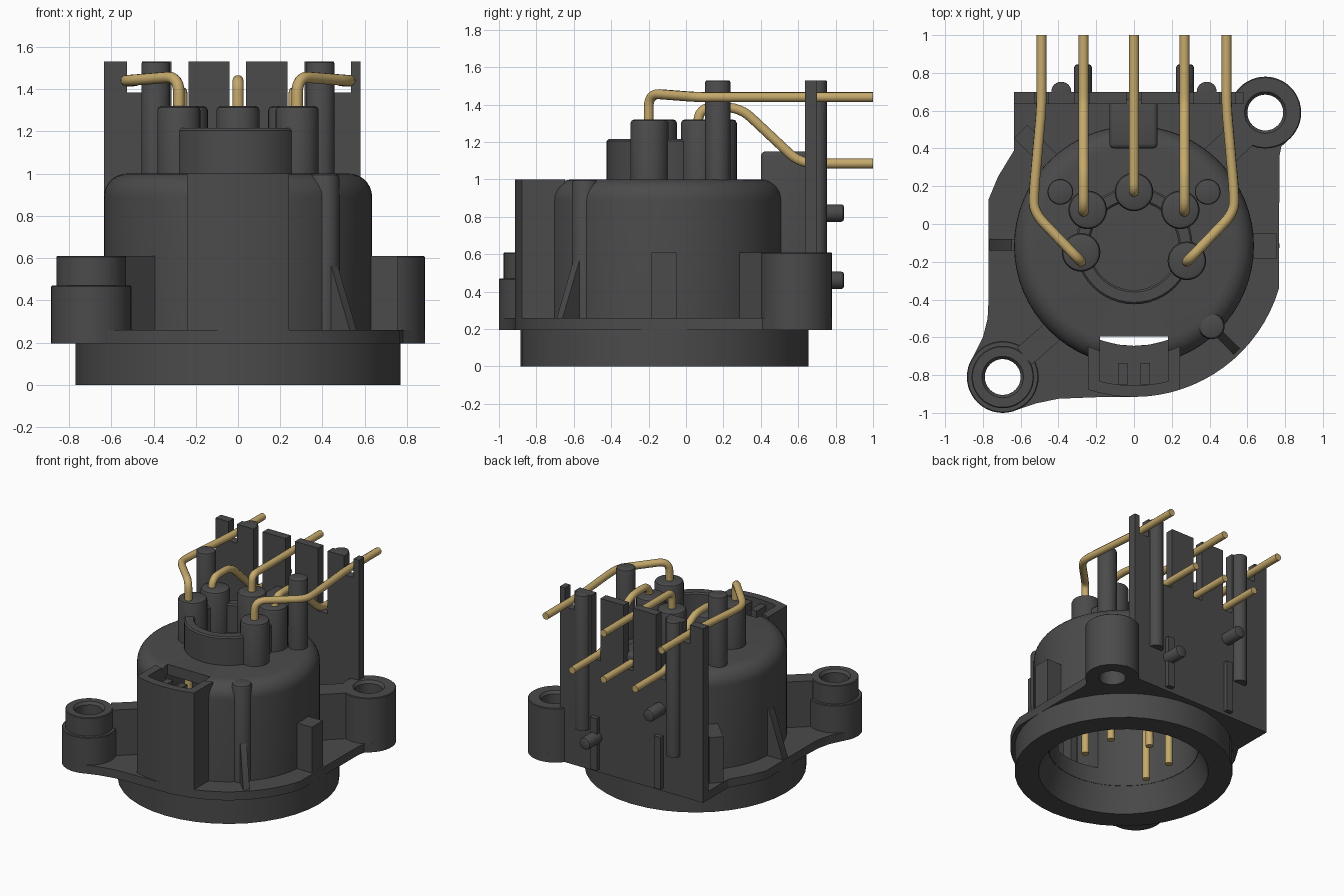
import bpy, bmesh
from math import sin, cos, radians, pi, atan2, hypot
from mathutils import Vector, Matrix

if "Cube" in bpy.data.objects:
    bpy.data.objects.remove(bpy.data.objects["Cube"])


def material(name, rgb):
    m = bpy.data.materials.new(name)
    m.diffuse_color = (*rgb, 1)
    m.use_nodes = True
    m.node_tree.nodes["Principled BSDF"].inputs["Base Color"].default_value = m.diffuse_color
    return m


DARK = material("dark_plastic", (0.07, 0.07, 0.07))
GOLD = material("gold_metal", (0.56, 0.40, 0.15))
CY = -0.115                      # y of the main axis
EAR_R, EAR_L = (0.695, 0.59), (-0.695, -0.81)


def finish(name, bm, matrix=None):
    bmesh.ops.remove_doubles(bm, verts=bm.verts, dist=1e-5)
    bmesh.ops.recalc_face_normals(bm, faces=bm.faces)
    if matrix:
        bmesh.ops.transform(bm, matrix=matrix, verts=bm.verts)
    me = bpy.data.meshes.new(name)
    bm.to_mesh(me)
    bm.free()
    ob = bpy.data.objects.new(name, me)
    me.materials.append(DARK)
    bpy.context.collection.objects.link(ob)
    return ob


def lathe(name, prof, x, y, n=48, closed=False):
    """Revolve (radius, z) points about a vertical axis."""
    bm = bmesh.new()
    rings = [[bm.verts.new((x + r * cos(2 * pi * i / n), y + r * sin(2 * pi * i / n), z))
              for i in range(n)] for r, z in prof]
    for k in range(len(rings) if closed else len(rings) - 1):
        a, b = rings[k], rings[(k + 1) % len(rings)]
        for i in range(n):
            j = (i + 1) % n
            bm.faces.new((a[i], a[j], b[j], b[i]))
    return finish(name, bm)


def rod(name, x, y, r, z0, z1, b=0.012, n=32):
    return lathe(name, [(0, z0), (r, z0), (r, z1 - b), (r - 0.3 * b, z1 - 0.3 * b), (r - b, z1), (0, z1)], x, y, n)


def prism(name, pts, lo, hi, axis='z', matrix=None):
    """Extrude a polygon along z (points are x, y) or y (points are x, z)."""
    put = (lambda p, h: (p[0], p[1], h)) if axis == 'z' else (lambda p, h: (p[0], h, p[1]))
    bm = bmesh.new()
    a = [bm.verts.new(put(p, lo)) for p in pts]
    b = [bm.verts.new(put(p, hi)) for p in pts]
    bm.faces.new(a)
    bm.faces.new(b)
    for i in range(len(pts)):
        j = (i + 1) % len(pts)
        bm.faces.new((a[i], a[j], b[j], b[i]))
    return finish(name, bm, matrix)


def box(name, x0, x1, y0, y1, z0, z1):
    return prism(name, [(x0, y0), (x1, y0), (x1, y1), (x0, y1)], z0, z1)


def arc(c, r, a0, a1, n=14):
    return [(c[0] + r * cos(radians(a0 + (a1 - a0) * i / n)),
             c[1] + r * sin(radians(a0 + (a1 - a0) * i / n))) for i in range(n + 1)]


def radial(name, p0, p1, width, prof):
    """Upright plate running from p0 to p1; prof is (fraction along, z)."""
    d = hypot(p1[0] - p0[0], p1[1] - p0[1])
    m = Matrix.Translation((*p0, 0)) @ Matrix.Rotation(atan2(p1[1] - p0[1], p1[0] - p0[0]), 4, 'Z')
    return prism(name, [(f * d, z) for f, z in prof], -width / 2, width / 2, 'y', m)


def modify(ob, kind, **kw):
    bpy.context.view_layer.objects.active = ob
    mod = ob.modifiers.new(kind, kind)
    for k, v in kw.items():
        setattr(mod, k, v)
    bpy.ops.object.modifier_apply(modifier=mod.name)


def cut(ob, cutter):
    modify(ob, 'BOOLEAN', operation='DIFFERENCE', solver='EXACT', object=cutter)


# Base ring, open in the middle
lathe("base_ring", [(0.60, 0), (0.77, 0), (0.77, 0.2), (0.53, 0.2), (0.58, 0.06)], 0, CY, 40, True)

# Hollow cap with a rounded shoulder
shoulder = arc((0.525, 0.89), 0.11, 0, 90, 7)
cap = lathe("cap_body", [(0.53, 0.19), (0.635, 0.19)] + shoulder + [(0, 1.0), (0, 0.92), (0.53, 0.92), (0.53, 0.19)], 0, CY, 64)

# Mounting flange with two ears
outline = (arc((0, CY), 0.8, -16.5, -90, 16) + [(-0.2, -0.917), (-0.4, -0.925), (-0.52, -0.95)]
           + arc(EAR_L, 0.19, -65, -198, 16)
           + [(-0.80, -0.60), (-0.775, -0.5), (-0.77, -0.4), (-0.77, 0.13), (-0.72, 0.25), (-0.635, 0.39),
              (-0.635, 0.7), (0.54, 0.7)]
           + arc(EAR_R, 0.19, 140, -45, 18) + [(0.78, 0.41), (0.77, 0.36)])
flange = prism("flange", outline, 0.195, 0.26)

# Front socket, following the round outline
socket = prism("front_socket", arc((0, CY), 0.8, -107.6, -72.4) + arc((0, CY), 0.585, -65.5, -114.5), 0.2, 1.0)

# Openings
pocket = prism("pocket_cutter", [(-0.18, -0.595), (-0.18, -0.81)] + arc((0, CY), 0.74, -104, -76, 8)
               + [(0.18, -0.81), (0.18, -0.595)], 0.32, 1.2)
bore = rod("bore_cutter", 0, CY, 0.56, 0, 0.5)
holes = [rod("hole_cutter", *c, 0.095, 0, 0.5) for c in (EAR_R, EAR_L)]
cut(cap, pocket)
cut(socket, pocket)
for c in [bore] + holes:
    cut(flange, c)
for c in [pocket, bore] + holes:
    bpy.data.objects.remove(c)
for i, x in enumerate((-0.06, 0.06)):
    box(f"socket_fin_{i}", x - 0.025, x + 0.025, -0.85, -0.735, 0.3, 0.97)

# Ear bosses and the arms that tie them to the cap
lathe("right_ear", [(0.095, 0.2), (0.19, 0.2), (0.19, 0.605), (0.185, 0.61), (0.11, 0.61), (0.095, 0.59)], *EAR_R, 48, True)
lathe("left_ear", [(0.095, 0.2), (0.19, 0.2), (0.19, 0.465), (0.185, 0.47), (0.165, 0.47), (0.165, 0.605),
                   (0.16, 0.61), (0.11, 0.61), (0.095, 0.59)], *EAR_L, 48, True)
STRIP = [(0, 0.22), (1, 0.22), (1, 0.61), (0, 0.61)]
radial("right_ear_arm", (0.42, 0.33), (0.60, 0.50), 0.16, STRIP)
radial("left_ear_arm", (-0.41, -0.55), (-0.58, -0.70), 0.12, STRIP)
radial("back_left_arm", (-0.43, 0.32), (-0.60, 0.49), 0.1, STRIP)

# Side ribs, stop block and front rod
WEDGE = [(0, 0.22), (1, 0.22), (1, 0.26), (0.3, 0.61), (0, 0.61)]
radial("left_gusset", (-0.60, -0.11), (-0.765, -0.11), 0.06, WEDGE)
radial("front_gusset", (0.40, -0.53), (0.545, -0.675), 0.045, WEDGE)
box("right_stop", 0.61, 0.755, -0.185, -0.05, 0.22, 0.61)
rod("front_rod", 0.41, -0.54, 0.07, 0.2, 1.0, 0.02)

# Collar and terminal posts on top
lathe("top_collar", [(0.235, 0.98), (0.31, 0.98), (0.31, 1.205), (0.30, 1.215), (0.245, 1.215), (0.235, 1.205)], 0, CY, 48, True)
POSTS = [(-0.28, -0.15), (0.28, -0.195), (-0.245, 0.075), (0.245, 0.075), (0, 0.17)]
for i, (x, y) in enumerate(POSTS):
    rod(f"terminal_post_{i}", x, y, 0.102, 0.95, 1.32, 0.02)
for s, side in ((-1, "left"), (1, "right")):
    rod(f"{side}_tall_rod", s * 0.39, 0.17, 0.068, 0.95, 1.53)

# Back block joining cap and wall
block = box("back_block", -0.13, 0.125, 0.40, 0.66, 0.22, 1.15)
modify(block, 'BEVEL', width=0.025, segments=3)

# Slotted back wall
steps = [(-0.525, -0.455, 1.385), (-0.315, -0.235, 1.05), (-0.04, 0.038, 1.05), (0.235, 0.315, 1.05), (0.455, 0.535, 1.385)]
top = [(-0.635, 0.2), (-0.635, 1.53)]
for a, b, z in steps:
    top += [(a, 1.53), (a, z), (b, z), (b, 1.53)]
prism("back_wall", top + [(0.58, 1.53), (0.58, 0.2)], 0.635, 0.70, 'y')
for s, side, pz in ((-1, "left", 0.82), (1, "right", 0.46)):
    rod(f"{side}_wall_rib", s * 0.385, 0.70, 0.053, 0.5, 1.53, 0.005)
    box(f"{side}_wall_strip", s * 0.27 - 0.028, s * 0.27 + 0.028, 0.69, 0.735, 0.22, 0.62)
    peg = rod(f"{side}_wall_peg", 0, 0, 0.047, 0, 0.165, 0.015, 24)
    peg.data.transform(Matrix.Translation((s * 0.27, 0.68, pz)) @ Matrix.Rotation(-pi / 2, 4, 'X'))


# Bent metal leads, with rounded corners
def lead(name, pts, r=0.027, bend=0.08):
    p = [Vector(v) for v in pts]
    path = [p[0]]
    for a, b, c in zip(p, p[1:], p[2:]):
        u = b + (a - b).normalized() * min(bend, (a - b).length / 2)
        v = b + (c - b).normalized() * min(bend, (c - b).length / 2)
        path += [u * (1 - t) ** 2 + b * 2 * t * (1 - t) + v * t * t for t in (i / 6 for i in range(7))]
    path.append(p[-1])
    cu = bpy.data.curves.new(name, 'CURVE')
    cu.dimensions = '3D'
    cu.bevel_depth, cu.bevel_resolution, cu.use_fill_caps = r, 3, True
    sp = cu.splines.new('POLY')
    sp.points.add(len(path) - 1)
    for q, v in zip(sp.points, path):
        q.co = (*v, 1)
    sp.use_smooth = True
    cu.materials.append(GOLD)
    bpy.context.collection.objects.link(bpy.data.objects.new(name, cu))


for s, side in ((-1, "left"), (1, "right")):
    lead(f"{side}_outer_lead", [(s * 0.28, -0.2, 0.08), (s * 0.28, -0.2, 1.46), (s * 0.53, 0.06, 1.44),
                                (s * 0.53, 0.17, 1.44), (s * 0.49, 0.62, 1.44), (s * 0.49, 1, 1.44)])
    lead(f"{side}_inner_lead", [(s * 0.267, 0.065, 0.08), (s * 0.267, 0.065, 1.385), (s * 0.267, 0.29, 1.385),
                                (s * 0.267, 0.61, 1.085), (s * 0.267, 1, 1.085)])
lead("centre_upper_lead", [(0, 0.17, 0.08), (0, 0.17, 1.44), (0, 1, 1.44)], bend=0.05)
lead("centre_lower_lead", [(0, 0.5, 1.085), (0, 1, 1.085)])

# Smooth round surfaces, keep edges sharp
for ob in bpy.context.scene.objects:
    ob.select_set(ob.type == 'MESH')
bpy.context.view_layer.objects.active = cap
bpy.ops.object.shade_smooth_by_angle(angle=radians(30))
